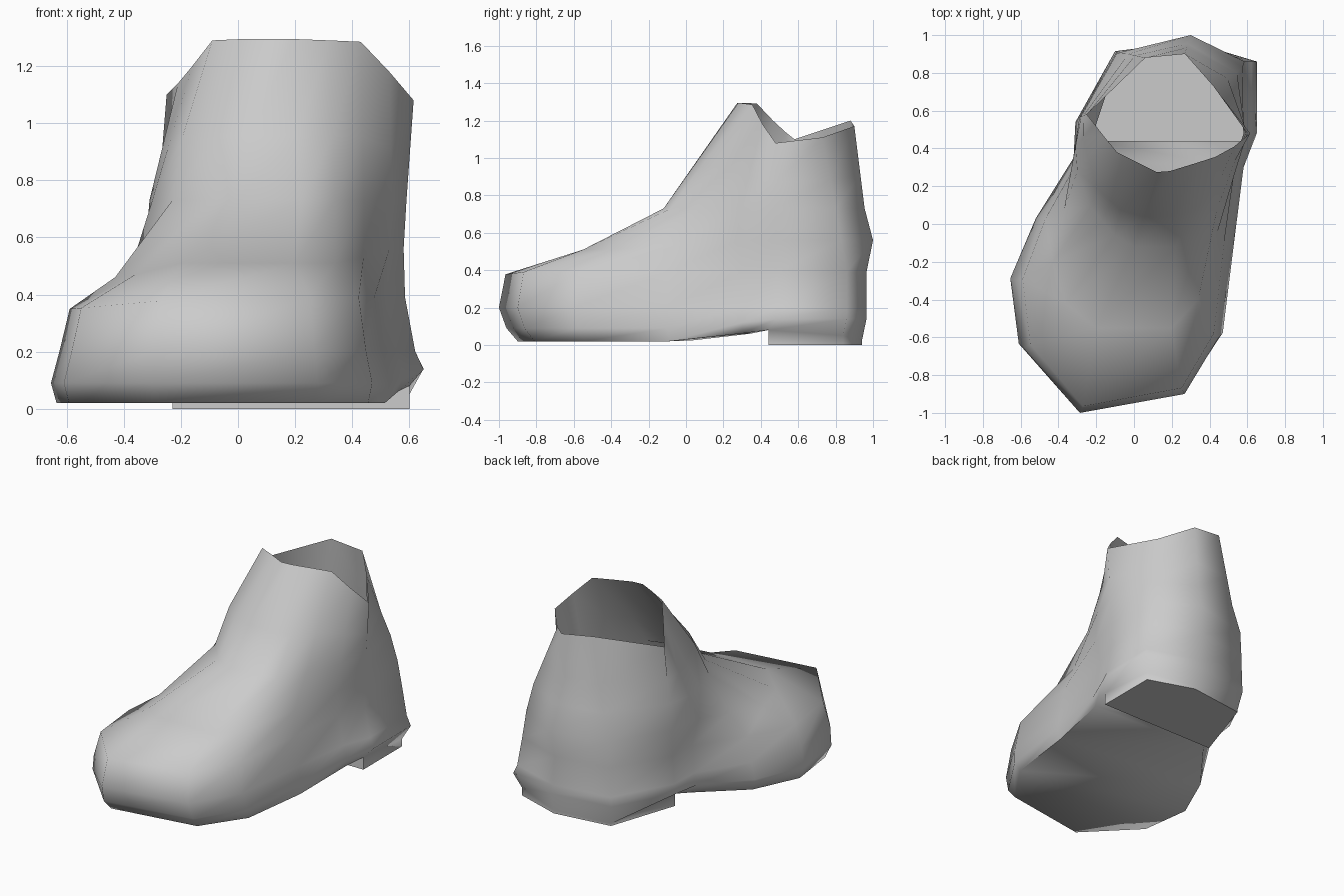
import bpy, math

if "Cube" in bpy.data.objects:
    bpy.data.objects.remove(bpy.data.objects["Cube"])

gray = bpy.data.materials.new("plain_gray")
gray.diffuse_color = (0.6, 0.6, 0.6, 1)
gray.use_nodes = True
gray.node_tree.nodes["Principled BSDF"].inputs["Base Color"].default_value = gray.diffuse_color


def add_part(name, verts, faces, angle):
    mesh = bpy.data.meshes.new(name)
    mesh.from_pydata(verts, [], faces)
    mesh.materials.append(gray)
    mesh.update()
    ob = bpy.data.objects.new(name, mesh)
    bpy.context.collection.objects.link(ob)
    bpy.ops.object.select_all(action='DESELECT')
    ob.select_set(True)
    bpy.context.view_layer.objects.active = ob
    bpy.ops.object.shade_smooth_by_angle(angle=math.radians(angle))
    return ob


# Outlines run counter-clockwise from the inner toe corner
foot = [(-.30, -1), (.28, -.9), (.47, -.6), (.53, -.1), (.58, .3), (.65, .48), (.65, .86),
        (.30, .965), (-.10, .915), (-.31, .54), (-.32, .35), (-.52, .03), (-.655, -.3),
        (-.61, -.66)]
instep = [(-.20, -.55), (.20, -.55), (.34, -.4), (.44, -.05), (.53, .27), (.58, .48), (.575, .83),
          (.30, 1), (-.09, .905), (-.29, .56), (-.325, .33), (-.37, .08), (-.43, -.2),
          (-.36, -.42)]
ankle = [(.0, -.12), (.22, -.12), (.34, -.08), (.44, .08), (.54, .29), (.59, .48), (.545, .80),
         (.285, .955), (-.03, .9), (-.28, .57), (-.31, .41), (-.30, .28), (-.23, .09),
         (-.10, -.06)]
rim = [(.12, .275), (.19, .28), (.32, .32), (.43, .355), (.53, .41), (.615, .48), (.42, .73),
       (.27, .9), (.06, .88), (-.25, .58), (-.21, .53), (-.16, .465), (-.09, .38), (.02, .325)]
rim_z = [1.295, 1.295, 1.29, 1.285, 1.18, 1.08, 1.11, 1.17, 1.2, 1.1, 1.14, 1.2, 1.29, 1.295]


def clamp(t):
    return max(0.0, min(1.0, t))


def foot_ring(sx, sy, z, arch=0.0, lean=0.0):
    # scale the front lengthwise only; the arch lifts the sole toward the heel,
    # the lean lowers the inner side
    return [(x * sx, y * (sy if y < 0 else 1),
             z + arch * clamp(y / 0.5) + lean * min(0, x + .15)) for x, y in foot]


# Heel outline, matching outline points 5 to 9
heel = [(.60, .44), (.60, .84), (.30, .94), (-.08, .89), (-.23, .44)]
heel_top = [.08, .05, .02, .015, .08]
sole = foot_ring(.97, .90, .02, .07)
sole[5:10] = [(x, y, z) for (x, y), z in zip(heel, heel_top)]
sole[10] = (-.27, .34, .06)

shaft_top = [(x, y, z) for (x, y), z in zip(rim, rim_z)]
shaft_low = [(x, y, .73) for x, y in ankle]
# Slightly full middle of the shaft at the inner front
shaft_mid = []
for i, (a, b) in enumerate(zip(shaft_low, shaft_top)):
    push = .02 if i in (12, 13) else 0
    x, y, z = (p * .6 + q * .4 for p, q in zip(a, b))
    shaft_mid.append((x - push, y - push, z))

rings = [
    sole,
    foot_ring(1.0, .96, .09, .05),
    foot_ring(.955, 1.0, .20),
    foot_ring(.90, .965, .39, 0, .08),
    [(x, y, .51 + .05 * clamp((y + .3) / .6) + .25 * min(0, x + .2) * clamp(1 - y / .4))
     for x, y in instep],
    shaft_low,
    shaft_mid,
    shaft_top,
]
n = len(foot)
verts = [v for r in rings for v in r]
faces = []
for k in range(len(rings) - 1):
    for i in range(n):
        j = (i + 1) % n
        faces.append((k * n + i, k * n + j, (k + 1) * n + j, (k + 1) * n + i))

# Front sole
for f in [(0, 1, 2, 13), (13, 2, 12), (12, 2, 3, 11), (11, 3, 4, 10), (10, 4, 5, 9)]:
    faces.append(f[::-1])

# Hollow heel: short walls below the sole and a flat base
base = len(verts)
verts += [(x, y, 0) for x, y in heel]
for i in range(5):
    j = (i + 1) % 5
    faces.append((base + i, base + j, 5 + j, 5 + i))
faces.append(tuple(base + i for i in reversed(range(5))))
add_part("boot", verts, faces, 75)
